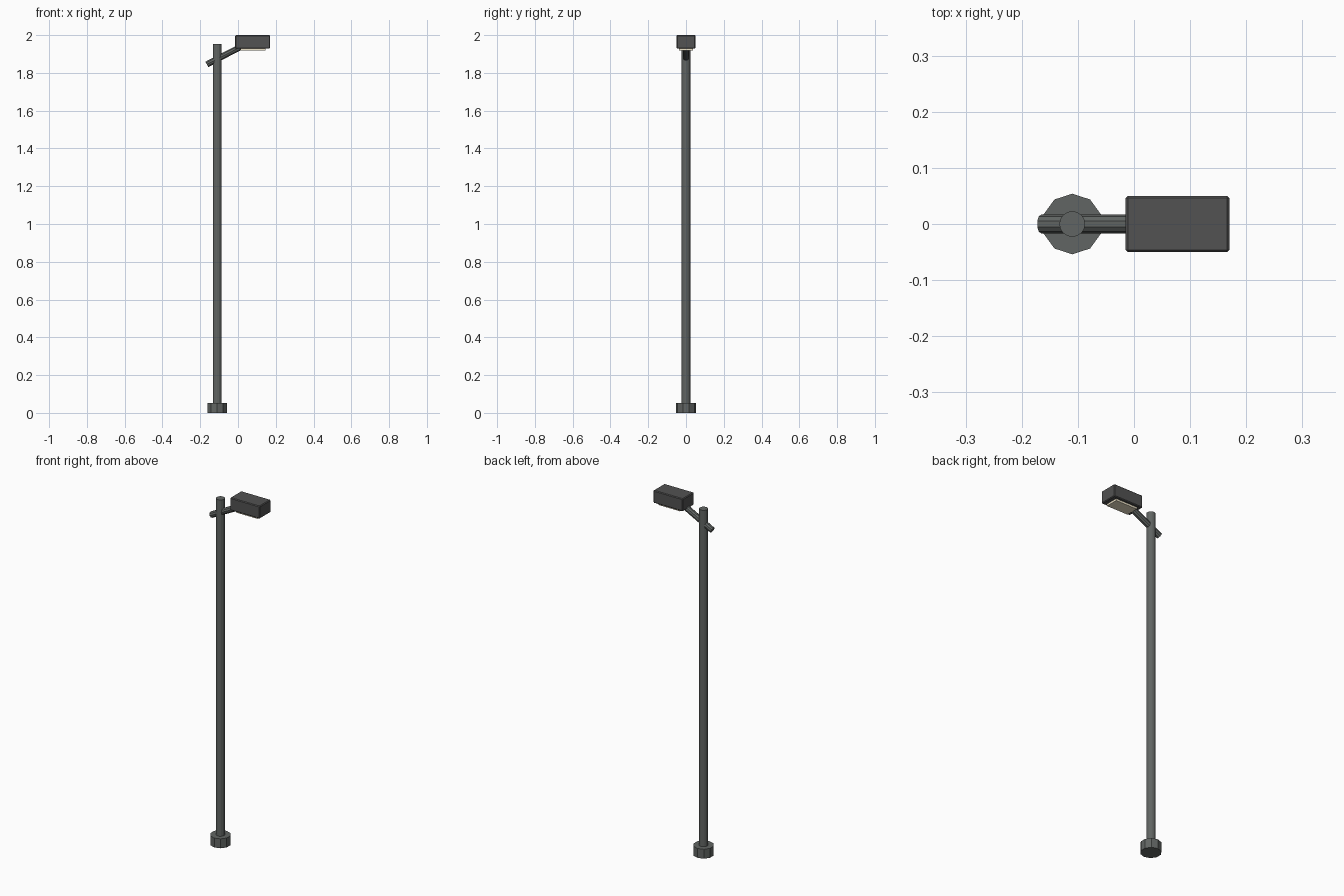
import bpy, math
from mathutils import Vector

if "Cube" in bpy.data.objects:
    bpy.data.objects.remove(bpy.data.objects["Cube"])


def material(name, rgb):
    m = bpy.data.materials.new(name)
    m.diffuse_color = (*rgb, 1)
    m.use_nodes = True
    m.node_tree.nodes["Principled BSDF"].inputs["Base Color"].default_value = m.diffuse_color
    return m


metal = material("dark_metal", (0.12, 0.13, 0.125))
casing = material("dark_casing", (0.085, 0.085, 0.085))
glow = material("warm_lens", (0.85, 0.77, 0.58))


def rod(name, a, b, radius, sides, mat):
    a, b = Vector(a), Vector(b)
    bpy.ops.mesh.primitive_cylinder_add(vertices=sides, radius=radius,
                                        depth=(b - a).length, location=(a + b) / 2)
    o = bpy.context.object
    o.name = name
    # tilt in the x-z plane only
    o.rotation_euler.y = math.atan2(b.x - a.x, b.z - a.z)
    o.data.materials.append(mat)
    return o


def box(name, lo, hi, bevel, mat):
    lo, hi = Vector(lo), Vector(hi)
    bpy.ops.mesh.primitive_cube_add(size=1, location=(lo + hi) / 2)
    o = bpy.context.object
    o.name = name
    o.scale = hi - lo
    bpy.ops.object.transform_apply(location=False, rotation=False, scale=True)
    if bevel:
        mod = o.modifiers.new("edge", 'BEVEL')
        mod.width = bevel
        mod.segments = 1
    o.data.materials.append(mat)
    return o


PX = -0.11

# foot and pole
rod("base", (PX, 0, 0), (PX, 0, 0.053), 0.054, 10, metal)
rod("pole", (PX, 0, 0.02), (PX, 0, 1.953), 0.023, 16, metal)

# slanted arm passing through the pole into the lamp head
rod("arm", (-0.165, 0, 1.845), (0.015, 0, 1.938), 0.017, 10, metal)

# lamp head with the lens underneath
box("lamp_head", (-0.015, -0.05, 1.929), (0.17, 0.05, 2.0), 0.004, casing)
box("lens", (0.012, -0.036, 1.918), (0.146, 0.036, 1.94), 0, glow)
